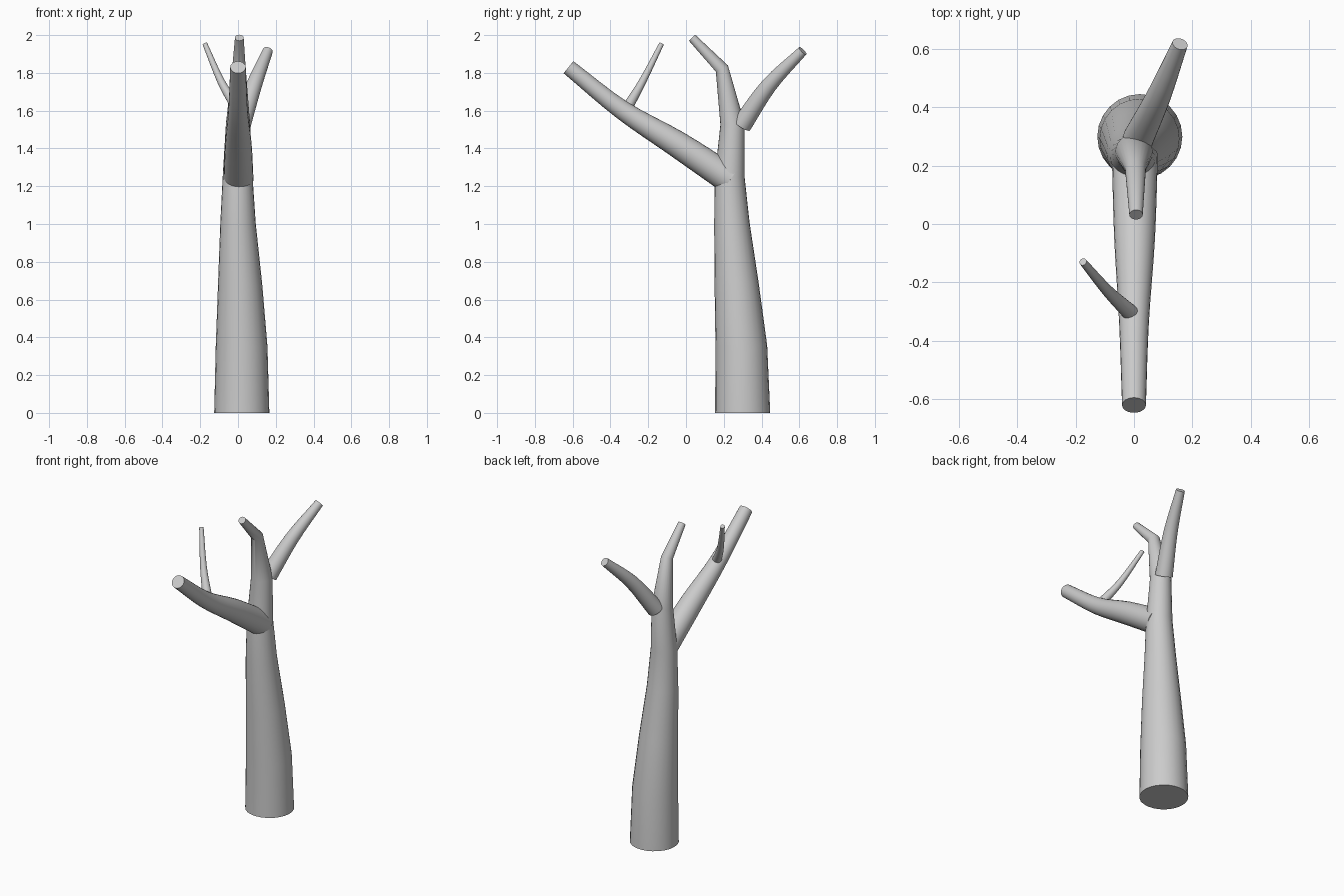
import bpy, bmesh, math
from mathutils import Vector

if "Cube" in bpy.data.objects:
    bpy.data.objects.remove(bpy.data.objects["Cube"])

SIDES = 24


def spline(a, b, c, d, t):
    return 0.5 * (2*b + (c - a)*t + (2*a - 5*b + 4*c - d)*t*t + (3*b - a - 3*c + d)*t**3)


def limb(name, pts, steps=1, start_dir=None):
    """Tapered tube through (x, y, z, radius) points with flat end caps."""
    p = [Vector(q) for q in pts]
    ext = [2*p[0] - p[1]] + p + [2*p[-1] - p[-2]]
    path = [spline(*ext[i:i + 4], s / steps) for i in range(len(p) - 1) for s in range(steps)]
    path.append(p[-1])
    centres = [q.xyz for q in path]
    bm = bmesh.new()
    rings = []
    for i, q in enumerate(path):
        before = (centres[i] - centres[i - 1]).normalized() if i else Vector()
        after = (centres[i + 1] - centres[i]).normalized() if i < len(path) - 1 else Vector()
        t = (before + after).normalized()
        if i == 0 and start_dir:
            t = Vector(start_dir)
        v = t.cross(Vector((1, 0, 0))).normalized()
        u = v.cross(t)
        rings.append([bm.verts.new(centres[i] + q.w * (u * math.cos(a) + v * math.sin(a)))
                      for a in (2 * math.pi * k / SIDES for k in range(SIDES))])
    for a, b in zip(rings, rings[1:]):
        for k in range(SIDES):
            n = (k + 1) % SIDES
            bm.faces.new((a[k], a[n], b[n], b[k]))
    bm.faces.new(rings[0])
    bm.faces.new(rings[-1])
    bmesh.ops.recalc_face_normals(bm, faces=bm.faces)
    mesh = bpy.data.meshes.new(name)
    bm.to_mesh(mesh)
    bm.free()
    ob = bpy.data.objects.new(name, mesh)
    bpy.context.collection.objects.link(ob)
    bpy.ops.object.select_all(action='DESELECT')
    ob.select_set(True)
    bpy.context.view_layer.objects.active = ob
    bpy.ops.object.shade_smooth_by_angle(angle=math.radians(35))
    return ob


# Leaning trunk with a sharply bent tip
limb("trunk", [(0.02, 0.30, 0, 0.146), (0.019, 0.293, 0.35, 0.137),
               (0.011, 0.268, 0.68, 0.117), (0.0, 0.243, 1.0, 0.094),
               (-0.002, 0.231, 1.25, 0.079), (0.0, 0.246, 1.53, 0.064),
               (0.005, 0.19, 1.823, 0.036), (0.007, 0.032, 1.986, 0.023)],
     start_dir=(0, 0, 1))

# Long front branch
limb("front_branch", [(0.003, 0.235, 1.235, 0.079), (0.002, -0.05, 1.425, 0.07),
                      (0.0, -0.34, 1.605, 0.051), (0.0, -0.622, 1.83, 0.041)], steps=4)

# Rear branch curving up to the right
limb("rear_branch", [(0.015, 0.295, 1.525, 0.053), (0.085, 0.44, 1.735, 0.042),
                     (0.158, 0.618, 1.917, 0.027)], steps=4)

# Thin twig on the front branch
limb("twig", [(-0.012, -0.305, 1.625, 0.028), (-0.09, -0.23, 1.755, 0.02),
              (-0.175, -0.13, 1.953, 0.013)], steps=4)
